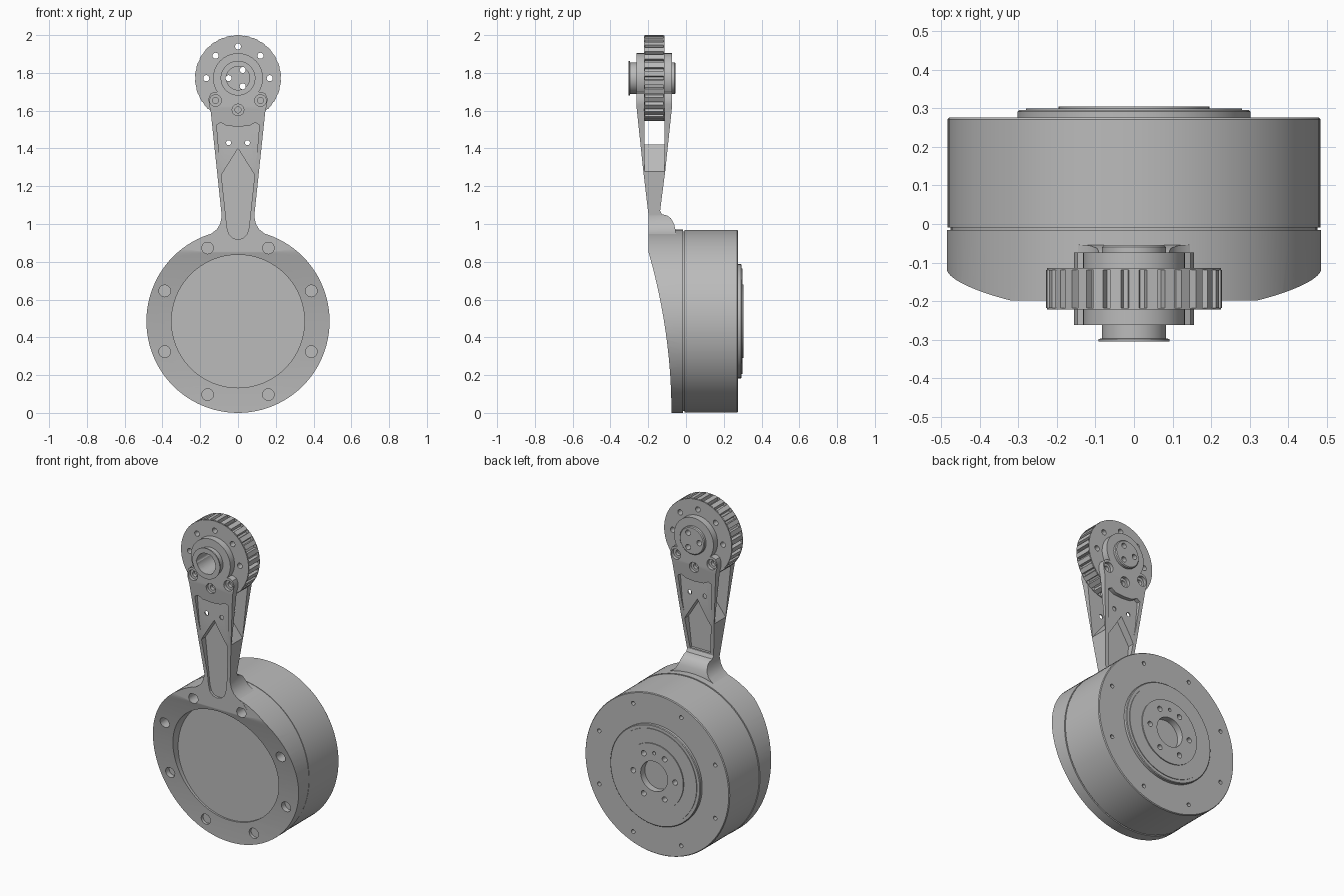
import bpy, bmesh, math
from math import sin, cos, pi, radians

if "Cube" in bpy.data.objects:
    bpy.data.objects.remove(bpy.data.objects["Cube"])

metal = bpy.data.materials.new("machined_grey")
metal.use_nodes = True
GREY = (0.5, 0.5, 0.5, 1)
metal.diffuse_color = GREY
metal.node_tree.nodes["Principled BSDF"].inputs["Base Color"].default_value = GREY

DRUM_Z, DRUM_R = 0.485, 0.483   # motor drum axis height and radius
HUB_Z = 1.772                   # pulley axis height
ARM_Y = -0.168                  # mid plane of the arm and pulley


def circle(r, cx=0, cz=0, n=32):
    return [(cx + r * cos(2 * pi * i / n), cz + r * sin(2 * pi * i / n)) for i in range(n)]


def ring(r, angles, cz):
    return [(r * cos(radians(a)), cz + r * sin(radians(a))) for a in angles]


def mirrored(half):
    """Close a right-hand outline with its left-hand copy."""
    return half + [(-x, z) for x, z in reversed(half) if abs(x) > 1e-6]


def finish(name, bm):
    bmesh.ops.recalc_face_normals(bm, faces=bm.faces)
    mesh = bpy.data.meshes.new(name)
    bm.to_mesh(mesh)
    bm.free()
    mesh.materials.append(metal)
    ob = bpy.data.objects.new(name, mesh)
    bpy.context.collection.objects.link(ob)
    return ob


def prism(name, outlines, lo, hi, axis="y"):
    """Extrude outlines along y (points are x, z) or along x (points are y, z)."""
    bm = bmesh.new()
    for pts in outlines:
        vs = [bm.verts.new((a, lo, b) if axis == "y" else (lo, a, b)) for a, b in pts]
        face = bm.faces.new(vs)
        new = bmesh.ops.extrude_face_region(bm, geom=[face])["geom"]
        move = (0, hi - lo, 0) if axis == "y" else (hi - lo, 0, 0)
        bmesh.ops.translate(bm, vec=move, verts=[v for v in new if isinstance(v, bmesh.types.BMVert)])
    return finish(name, bm)


def lathe(name, profile, cz, n=96):
    """Turn (radius, y) points about an axis along y."""
    bm = bmesh.new()
    vs = [bm.verts.new((r, y, cz)) for r, y in profile]
    edges = [bm.edges.new(p) for p in zip(vs, vs[1:])]
    bmesh.ops.spin(bm, geom=vs + edges, cent=(0, 0, cz), axis=(0, 1, 0),
                   angle=2 * pi, steps=n, use_duplicate=False)
    bmesh.ops.remove_doubles(bm, verts=bm.verts, dist=1e-5)
    return finish(name, bm)


def combine(ob, tool, operation="DIFFERENCE"):
    mod = ob.modifiers.new("shape", "BOOLEAN")
    mod.operation, mod.object, mod.solver = operation, tool, "EXACT"
    bpy.context.view_layer.objects.active = ob
    bpy.ops.object.modifier_apply(modifier=mod.name)
    bpy.data.objects.remove(tool)


def cut(ob, outlines, lo, hi):
    combine(ob, prism("cutter", outlines, lo, hi))


def drill(ob, centres, r, lo, hi, n=20):
    cut(ob, [circle(r, x, z, n) for x, z in centres], lo, hi)


# Motor drum with stepped output flange and bolt holes on the back
drum = lathe("motor_drum", [
    (0, -0.06), (0.475, -0.06), (0.475, -0.009), (DRUM_R, -0.009), (DRUM_R, 0.271),
    (0.479, 0.276), (0.302, 0.276), (0.302, 0.291), (0.298, 0.295), (0.28, 0.295),
    (0.28, 0.299), (0.195, 0.299), (0.195, 0.305), (0.09, 0.305), (0.09, 0.265), (0, 0.265)],
    DRUM_Z)
eight = [22.5 + 45 * i for i in range(8)]
drill(drum, ring(0.42, eight, DRUM_Z), 0.012, 0.23, 0.4)
drill(drum, ring(0.14, range(0, 360, 60), DRUM_Z), 0.016, 0.26, 0.4)
drill(drum, ring(0.14, [90], DRUM_Z), 0.01, 0.27, 0.4)

# Front housing: a disc trimmed to a swept front face
sweep = [(-0.077 - 0.121 * (z / 0.85) ** 2, z) for z in [0.85 * i / 24 for i in range(25)]]
sweep = [(-0.077, -0.1)] + sweep + [(-0.198, 1.2), (0.2, 1.2), (0.2, -0.1)]
housing = prism("front_housing", [circle(DRUM_R + 0.002, 0, DRUM_Z, 96)], -0.3, -0.015)
combine(housing, prism("cutter", [sweep], -1, 1, "x"), "INTERSECT")
cut(housing, [circle(0.352, 0, DRUM_Z, 96)], -0.4, -0.07)
drill(housing, ring(0.42, eight, DRUM_Z), 0.031, -0.4, -0.06)
drill(housing, ring(0.42, eight, DRUM_Z), 0.017, -0.4, -0.03)

# Arm: front silhouette crossed with a side profile
half = [(0.2, 0.9), (0.17, 0.935), (0.14, 0.95), (0.112, 0.972), (0.095, 1.0), (0.086, 1.04),
        (0.145, 1.6), (0.154, 1.635), (0.156, 1.665), (0.146, 1.69), (0.125, 1.70)]
half += ring(0.132, range(-34, 91, 6), HUB_Z) + [(0, HUB_Z + 0.132)]
arm = prism("fork_arm", [mirrored(half)], -0.5, 0.2)
front = [(-0.199, 0.9), (-0.199, 1.05), (-0.226, 1.28), (-0.262, 1.62), (-0.262, 2)]
back = [(2 * ARM_Y - y, z) for y, z in reversed(front[2:])]
back += [(-0.137, 1.07), (-0.128, 1.052), (-0.1, 1.045), (-0.08, 1.03),
         (-0.063, 1.0), (-0.055, 0.965), (-0.05, 0.9)]
combine(arm, prism("cutter", [front + back], -1, 1, "x"), "INTERSECT")

# Fork slot with a pointed web
cut(arm, [mirrored([(0, 1.42), (0.2, 1.165), (0.3, 2.1)])], ARM_Y - 0.053, ARM_Y + 0.053)

# Shallow pockets and deeper arrow-shaped grooves on both arm faces
pocket = mirrored([(0, 1.515), (0.06, 1.52), (0.09, 1.537), (0.113, 1.525), (0.1, 1.37),
                   (0.085, 1.28), (0, 1.28)])
groove = [(0, 1.4), (0.088, 1.26), (0.058, 0.98), (0.048, 0.945), (0.028, 0.925), (0, 0.918)]
short_groove = mirrored(groove[:2] + [(0.068, 1.08), (0, 1.08)])
cut(arm, [pocket], -0.5, ARM_Y - 0.0605)
cut(arm, [pocket], ARM_Y + 0.0605, 0.2)
for part in (arm, housing):
    cut(part, [mirrored(groove)], -0.5, ARM_Y - 0.017)
cut(arm, [short_groove], ARM_Y + 0.017, 0.2)

# Arm bolt holes with counterbores
bolts = ring(0.168, [225, 270, 315], HUB_Z)
drill(arm, bolts, 0.031, -0.5, -0.242)
drill(arm, bolts, 0.031, -0.094, 0.2)
drill(arm, bolts, 0.016, -0.5, 0.2)
drill(arm, [(0.05, 1.43), (-0.05, 1.43)], 0.013, -0.5, 0.2)

# Toothed pulley between thin rims
TEETH = 30
teeth = []
for i in range(TEETH):
    for r, step in ((0.228, -0.28), (0.228, 0.28), (0.207, 0.36), (0.207, 0.64)):
        a = 2 * pi * (i + step) / TEETH + pi / 2
        teeth.append((r * cos(a), HUB_Z + r * sin(a)))
pulley = prism("toothed_pulley", [teeth], ARM_Y - 0.049, ARM_Y + 0.049)
rims = [prism(side + "_pulley_rim", [circle(0.226, 0, HUB_Z, 90)], ARM_Y + lo, ARM_Y + hi)
        for side, lo, hi in (("front", -0.054, -0.049), ("back", 0.049, 0.054))]

# Hub bosses on either side of the fork
front_boss = lathe("front_boss", [(0, -0.25), (0.083, -0.25), (0.083, -0.296), (0.092, -0.298),
                                  (0.092, -0.305), (0, -0.305)], HUB_Z, 64)
back_boss = lathe("back_boss", [(0, -0.09), (0.083, -0.09), (0.083, -0.06), (0.078, -0.055),
                                (0, -0.055)], HUB_Z, 64)

# Shared bore, three pin holes and rim holes
pins = ring(0.05, [60, 180, 300], HUB_Z)
for part in [arm, pulley, front_boss, back_boss] + rims:
    cut(part, [circle(0.062, 0, HUB_Z, 40)], -0.5, -0.14)
    drill(part, pins, 0.016, -0.5, 0.2)
for part in [pulley] + rims:
    drill(part, ring(0.168, range(0, 181, 45), HUB_Z), 0.016, -0.5, 0.2)

# Smooth round surfaces, keep machined edges crisp
bpy.ops.object.select_all(action="DESELECT")
for part in [drum, housing, arm, pulley, front_boss, back_boss] + rims:
    part.select_set(True)
    bpy.context.view_layer.objects.active = part
bpy.ops.object.shade_smooth_by_angle(angle=radians(28))
